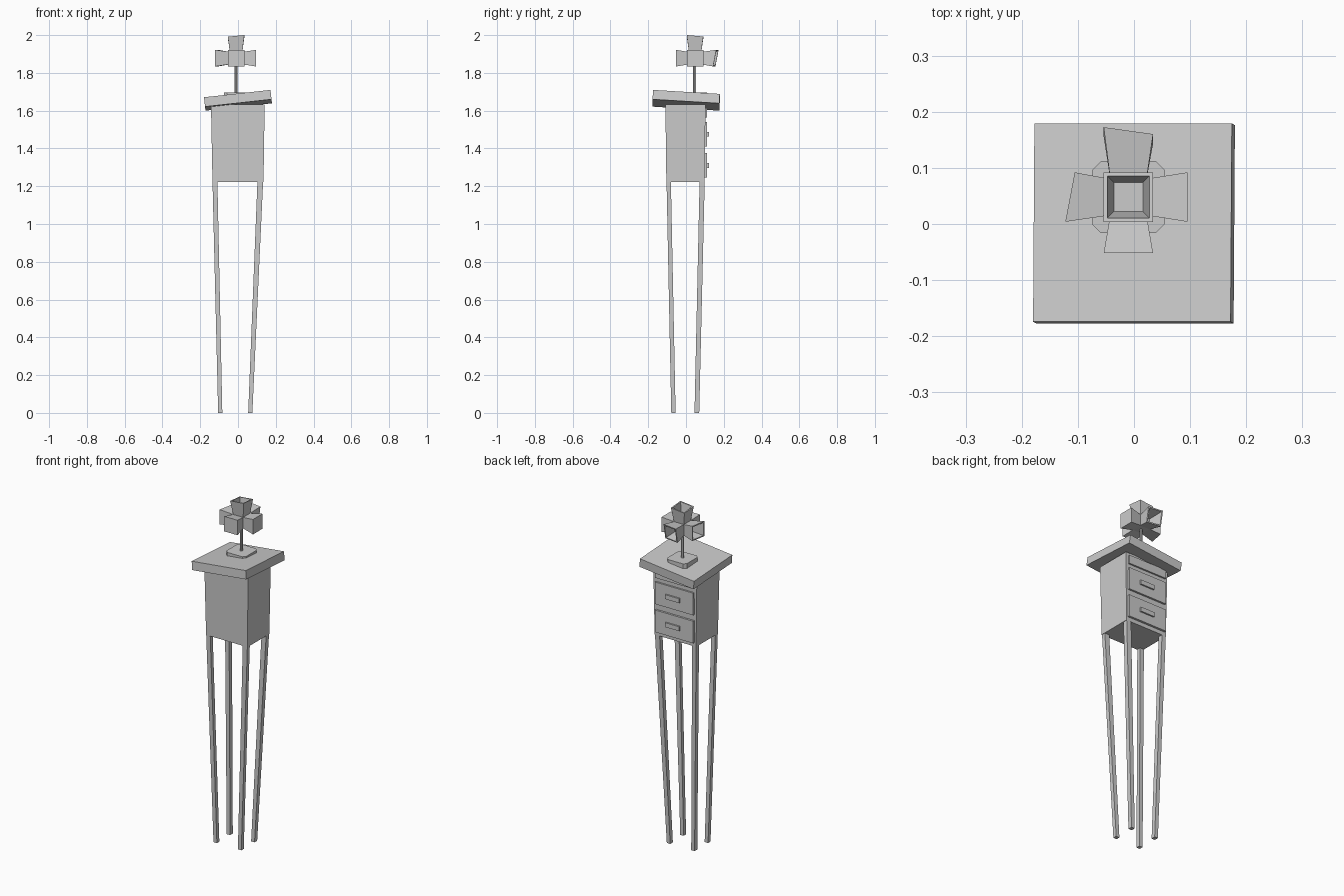
import bpy, bmesh
from mathutils import Vector

if "Cube" in bpy.data.objects:
    bpy.data.objects.remove(bpy.data.objects["Cube"])


def mesh_object(name, verts, faces):
    bm = bmesh.new()
    vs = [bm.verts.new(v) for v in verts]
    for f in faces:
        bm.faces.new([vs[i] for i in f])
    bmesh.ops.recalc_face_normals(bm, faces=bm.faces)
    me = bpy.data.meshes.new(name)
    bm.to_mesh(me)
    bm.free()
    ob = bpy.data.objects.new(name, me)
    bpy.context.collection.objects.link(ob)
    return ob


def loft(name, rings):
    """Join equally sized rings of points and cap both ends."""
    n = len(rings[0])
    faces = [list(range(n)), list(range((len(rings) - 1) * n, len(rings) * n))]
    for r in range(len(rings) - 1):
        for i in range(n):
            j = (i + 1) % n
            faces.append([r * n + i, r * n + j, (r + 1) * n + j, (r + 1) * n + i])
    return mesh_object(name, [p for ring in rings for p in ring], faces)


def rect(x0, x1, y0, y1, z):
    return [(x0, y0, z), (x1, y0, z), (x1, y1, z), (x0, y1, z)]


def box(name, x0, x1, y0, y1, z0, z1):
    return loft(name, [rect(x0, x1, y0, y1, z0), rect(x0, x1, y0, y1, z1)])


# splayed legs: (bottom span, top span) per side
xs = {"left": ((-.105, -.083), (-.135, -.109)), "right": ((.054, .076), (.103, .133))}
ys = {"front": ((-.078, -.055), (-.103, -.08)), "back": ((.045, .07), (.072, .099))}
for sx, (xb, xt) in xs.items():
    for sy, (yb, yt) in ys.items():
        loft(f"{sy}_{sx}_leg", [rect(*xb, *yb, 0), rect(*xt, *yt, 1.225)])

# tapered cabinet
loft("cabinet", [rect(-.135, .135, -.104, .099, 1.222),
                 rect(-.143, .141, -.109, .103, 1.632)])

# drawer fronts and handles on the back side
for i, (z0, z1) in enumerate([(1.245, 1.375), (1.41, 1.54), (1.565, 1.615)]):
    box(f"drawer_{i + 1}", -.125, .125, .095, .112, z0, z1)
    if i < 2:
        zm = (z0 + z1) / 2
        box(f"drawer_handle_{i + 1}", -.04, .052, .11, .121, zm - .013, zm + .013)

# tilted top slab
slab = box("top_slab", -.177, .177, -.177, .177, -.025, .025)
slab.location = (0, .001, 1.655)
slab.rotation_euler = (-.06, -.11, 0)

# chamfered stand plate and stem
cx, cy, cz = -.01, .048, 1.878
h, c = .064, .015
outline = [(h, c - h), (h, h - c), (h - c, h), (c - h, h),
           (-h, h - c), (-h, c - h), (c - h, -h), (h - c, -h)]
loft("stand_plate", [[(cx + x, cy + y, z) for x, y in outline] for z in (1.66, 1.695)])
bpy.ops.mesh.primitive_cylinder_add(vertices=8, radius=.008, depth=.17,
                                    location=(cx, cy - .002, 1.77))
bpy.context.object.name = "stem"

# cluster of flared cups around a small core
k = .032
box("cup_core", cx - k, cx + k, cy - k, cy + k, cz - k, cz + k)


def cup(name, direction, length, slope, is_open):
    d, s = Vector(direction), Vector(slope)
    u = Vector((0, 0, 1)) if abs(d.z) < .5 else Vector((1, 0, 0))
    v = d.cross(u)

    def ring(half, dist, tilt):
        pts = []
        for a, b in ((-1, -1), (1, -1), (1, 1), (-1, 1)):
            off = (u * a + v * b) * half
            pts.append(Vector((cx, cy, cz)) + off + d * (dist + tilt * s.dot(off)))
        return pts
    rings = [ring(k, k - .002, 0), ring(.044, length, 1)]
    if is_open:
        rings += [ring(.0375, length, 1), ring(.026, k + .004, 0)]
    loft(name, rings)


cup("cup_top", (0, 0, 1), .114, (.1, -.09, 0), True)
cup("cup_left", (-1, 0, 0), .104, (0, -.19, 0), True)
cup("cup_back", (0, 1, 0), .110, (-.14, 0, .19), True)
cup("cup_right", (1, 0, 0), .105, (0, 0, 0), False)
cup("cup_front", (0, -1, 0), .100, (0, 0, 0), False)
